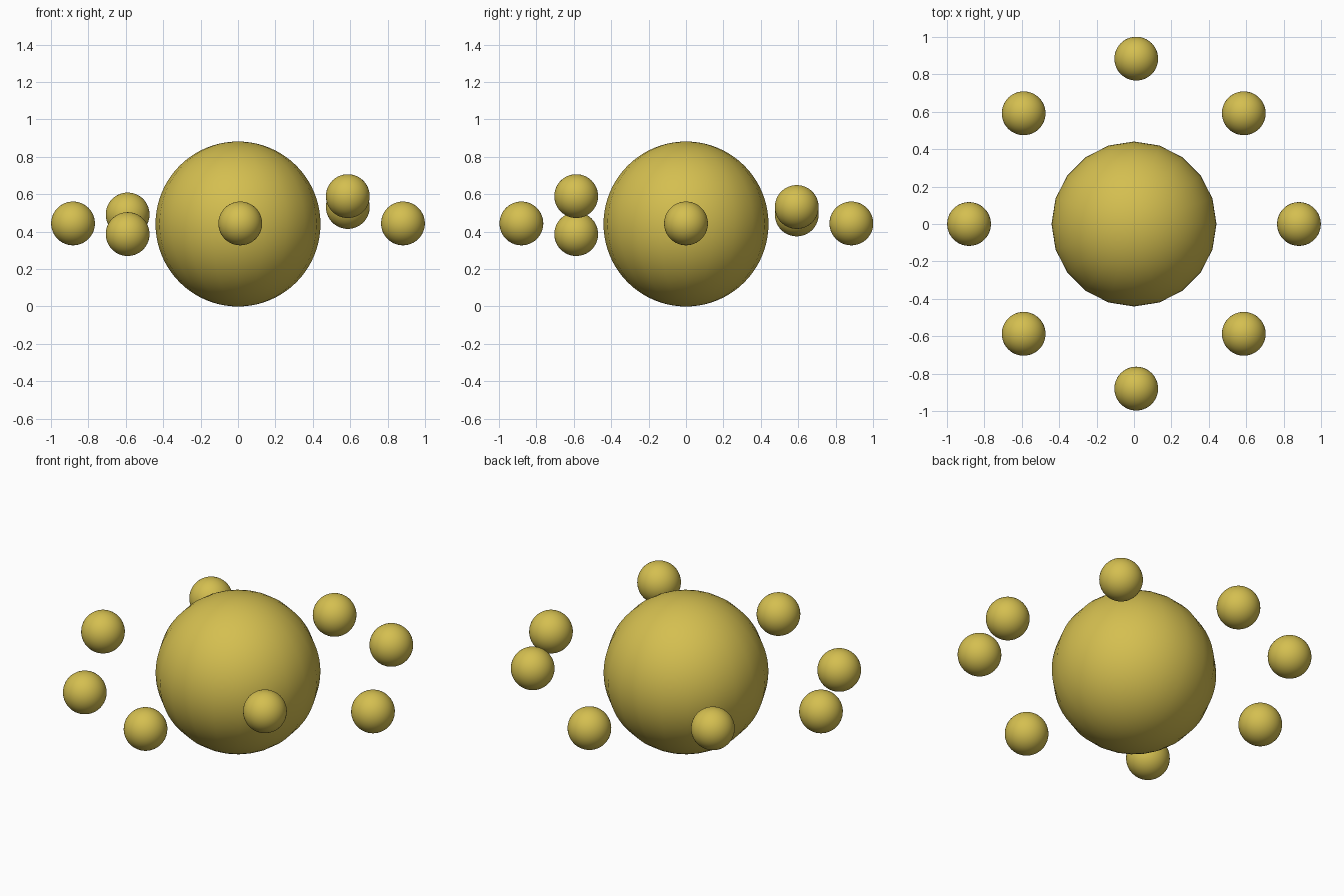
import bpy

if "Cube" in bpy.data.objects:
    bpy.data.objects.remove(bpy.data.objects["Cube"])

gold = bpy.data.materials.new("gold")
gold.diffuse_color = (0.66, 0.52, 0.08, 1)
gold.use_nodes = True
gold.node_tree.nodes["Principled BSDF"].inputs["Base Color"].default_value = gold.diffuse_color


def ball(name, loc, radius, segments, rings):
    bpy.ops.mesh.primitive_uv_sphere_add(segments=segments, ring_count=rings,
                                         radius=radius, location=loc)
    ob = bpy.context.object
    ob.name = name
    ob.data.materials.append(gold)
    bpy.ops.object.shade_smooth()
    return ob


# Large central ball: 20 sides around, finely divided in height
ball("central_ball", (0, 0, 0.441), 0.441, 20, 40)

# Ring of eight small balls; the diagonal ones sit at differing heights
orbit = [
    (0.882, 0, 0.444), (0.587, 0.592, 0.532),
    (0.012, 0.884, 0.444), (-0.59, 0.592, 0.492),
    (-0.882, 0, 0.444), (-0.59, -0.587, 0.387),
    (0.012, -0.88, 0.444), (0.587, -0.587, 0.59),
]
for i, loc in enumerate(orbit):
    ball(f"small_ball_{i + 1}", loc, 0.117, 48, 32)
